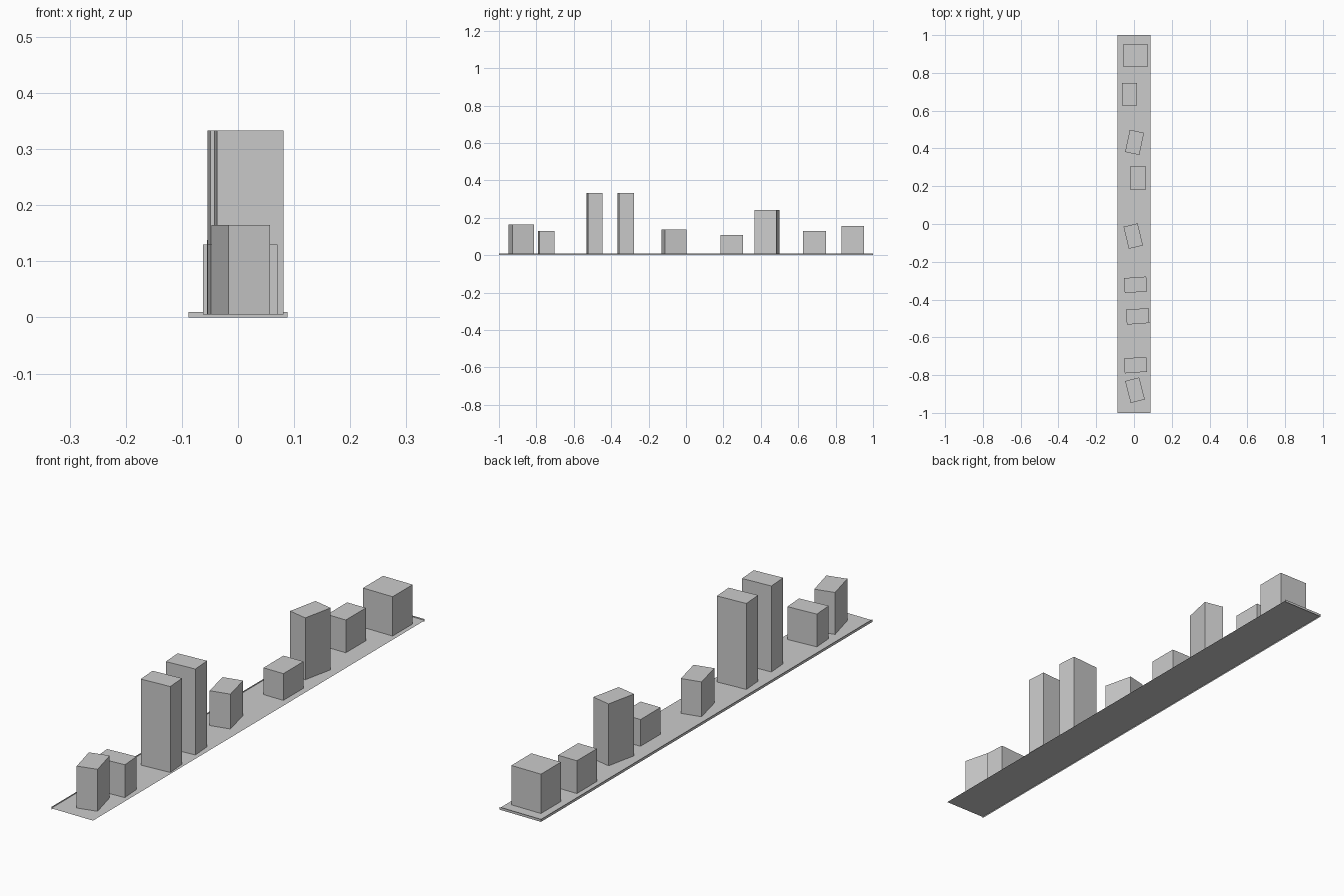
import bpy, bmesh
from math import radians
from mathutils import Matrix, Vector

if "Cube" in bpy.data.objects:
    bpy.data.objects.remove(bpy.data.objects["Cube"])

HALF_W, HALF_L, MID, RIM = 0.088, 1.0, 0.0049, 0.0098


def add_object(name, bm):
    mesh = bpy.data.meshes.new(name)
    bm.to_mesh(mesh)
    bm.free()
    obj = bpy.data.objects.new(name, mesh)
    bpy.context.collection.objects.link(obj)
    return obj


def sheet(name, corner, u, v):
    """Single flat rectangle spanned by two edge vectors."""
    bm = bmesh.new()
    c, u, v = Vector(corner), Vector(u), Vector(v)
    bm.faces.new([bm.verts.new(p) for p in (c, c + u, c + u + v, c + v)])
    return add_object(name, bm)


def building(name, x, y, width, depth, top, angle):
    """Plain block standing on the ground sheet, turned about z."""
    bm = bmesh.new()
    bmesh.ops.create_cube(bm, size=1)
    height = top - MID
    bm.transform(Matrix.Translation((0, 0, height / 2))
                 @ Matrix.Diagonal((width, depth, height, 1)))
    obj = add_object(name, bm)
    obj.location = (x, y, MID)
    obj.rotation_euler.z = radians(angle)
    return obj


# Ground strip with a thin rim on the left and back edges
sheet("ground", (-HALF_W, -HALF_L, MID), (2 * HALF_W, 0, 0), (0, 2 * HALF_L, 0))
sheet("left_rim", (-HALF_W, HALF_L, 0), (0, -2 * HALF_L, 0), (0, 0, RIM))
sheet("back_rim", (HALF_W, HALF_L, 0), (-2 * HALF_W, 0, 0), (0, 0, RIM))

# Row of buildings, front to back: x, y, width, depth, top, angle
blocks = [
    (0.005, -0.880, 0.077, 0.120, 0.165, 14.5),
    (0.008, -0.747, 0.119, 0.079, 0.130, 4),
    (0.019, -0.489, 0.119, 0.079, 0.333, 4),
    (0.008, -0.322, 0.119, 0.079, 0.333, 4),
    (-0.004, -0.064, 0.077, 0.120, 0.138, 13.5),
    (0.021, 0.244, 0.084, 0.121, 0.107, 0),
    (0.003, 0.432, 0.077, 0.120, 0.241, -12),
    (-0.023, 0.687, 0.079, 0.121, 0.130, 0),
    (0.008, 0.892, 0.125, 0.121, 0.155, 0),
]
for i, b in enumerate(blocks, 1):
    building(f"building_{i}", *b)
